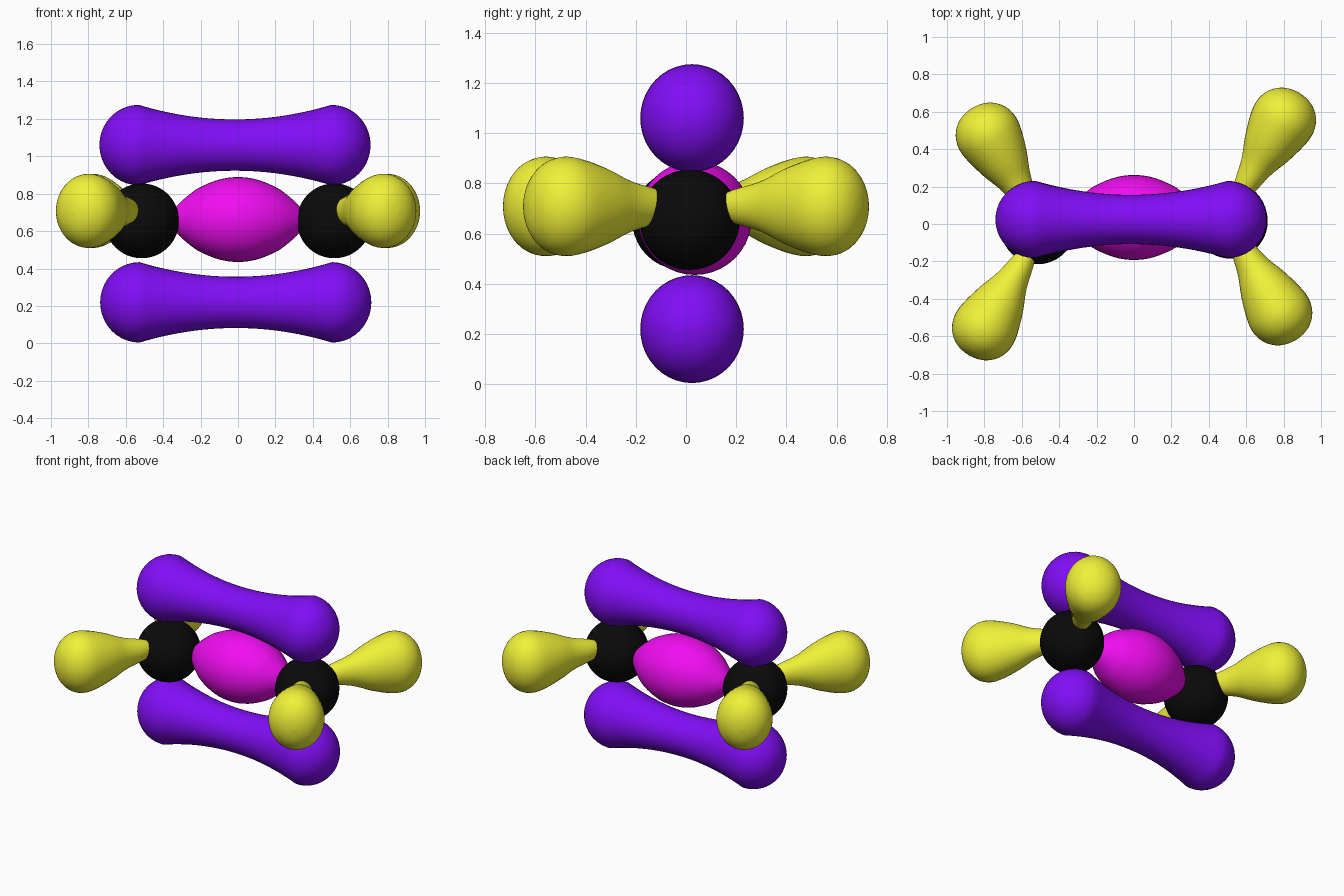
import bpy, bmesh
from math import sin, cos, pi, radians
from mathutils import Matrix, Vector

if "Cube" in bpy.data.objects:
    bpy.data.objects.remove(bpy.data.objects["Cube"])


def material(name, rgb):
    m = bpy.data.materials.new(name)
    m.diffuse_color = (*rgb, 1)
    m.use_nodes = True
    m.node_tree.nodes["Principled BSDF"].inputs["Base Color"].default_value = m.diffuse_color
    return m


BLACK = material("black", (0.003, 0.003, 0.003))
PURPLE = material("purple", (0.22, 0.004, 0.92))
MAGENTA = material("magenta", (0.88, 0.004, 0.88))
YELLOW = material("yellow", (0.88, 0.88, 0.04))


def catmull(points, steps=4):
    """Smooth a short (axial, radius) profile."""
    p = [Vector(q) for q in points]
    p = [2 * p[0] - p[1]] + p + [2 * p[-1] - p[-2]]
    out = []
    for i in range(1, len(p) - 2):
        a, b, c, d = p[i - 1:i + 3]
        for k in range(steps):
            t = k / steps
            out.append(0.5 * (2 * b + (c - a) * t + (2 * a - 5 * b + 4 * c - d) * t * t
                              + (3 * b - a - 3 * c + d) * t ** 3))
    return out + [p[-2]]


def lathe(name, profile, mat, loc, angle=0, flat=1.0, segs=40):
    """Revolve a profile about x, squash it in y, turn about z, then place."""
    bm = bmesh.new()
    rings = []
    for x, r in profile:
        if r < 1e-5:
            rings.append([bm.verts.new((x, 0, 0))])
        else:
            rings.append([bm.verts.new((x, r * flat * cos(2 * pi * k / segs),
                                        r * sin(2 * pi * k / segs))) for k in range(segs)])
    for a, b in zip(rings, rings[1:]):
        for k in range(segs):
            n = (k + 1) % segs
            if len(a) == 1:
                bm.faces.new((a[0], b[n], b[k]))
            elif len(b) == 1:
                bm.faces.new((a[k], a[n], b[0]))
            else:
                bm.faces.new((a[k], a[n], b[n], b[k]))
    bmesh.ops.recalc_face_normals(bm, faces=bm.faces)
    bm.transform(Matrix.Translation(loc) @ Matrix.Rotation(angle, 4, 'Z'))
    for f in bm.faces:
        f.smooth = True
    me = bpy.data.meshes.new(name)
    bm.to_mesh(me)
    bm.free()
    me.materials.append(mat)
    ob = bpy.data.objects.new(name, me)
    bpy.context.collection.objects.link(ob)
    return ob


# Two atom spheres
ball = [(-0.2 * cos(pi * i / 24), 0.2 * sin(pi * i / 24)) for i in range(25)]
for side, s in (("left", -1), ("right", 1)):
    lathe(side + "_atom", ball, BLACK, (s * 0.515, s * 0.015, 0.655))

# Dumbbell bonds above and below: waisted bar with rounded ends
R, CX = 0.215, 0.515
bar = [(x, 0.137 + (R - 0.137) * (x / CX) ** 2) for x in [CX * i / 12 for i in range(-12, 13)]]
cap = [(CX + 0.21 * sin(pi / 2 * i / 10), R * cos(pi / 2 * i / 10)) for i in range(1, 11)]
dumbbell = [(-x, r) for x, r in reversed(cap)] + bar + cap
lathe("upper_bond", dumbbell, PURPLE, (-0.016, 0.024, 1.06), flat=0.96)
lathe("lower_bond", dumbbell, PURPLE, (-0.012, 0.024, R + 0.004), flat=0.96)

# Central lens-shaped bond
half = [(0, 0.227), (0.1, 0.214), (0.2, 0.174), (0.26, 0.134), (0.33, 0.07), (0.375, 0)]
lens = catmull([(-x, r) for x, r in reversed(half)] + half[1:])
lathe("middle_bond", lens, MAGENTA, (0, 0.035, 0.662))

# Four teardrop lobes, the set has two-fold symmetry about z
drop = catmull([(0, 0), (0.06, 0.055), (0.22, 0.1), (0.335, 0.15), (0.45, 0.188),
                (0.53, 0.198), (0.6, 0.175), (0.65, 0.125), (0.676, 0.065), (0.685, 0)])
for name, x, y, deg in (("back_right_lobe", 0.54, 0.11, 60),
                        ("back_left_lobe", -0.52, 0.03, 120),
                        ("front_left_lobe", -0.54, -0.11, 240),
                        ("front_right_lobe", 0.52, -0.03, 300)):
    lathe(name, drop, YELLOW, (x, y, 0.708), radians(deg), flat=0.88)
